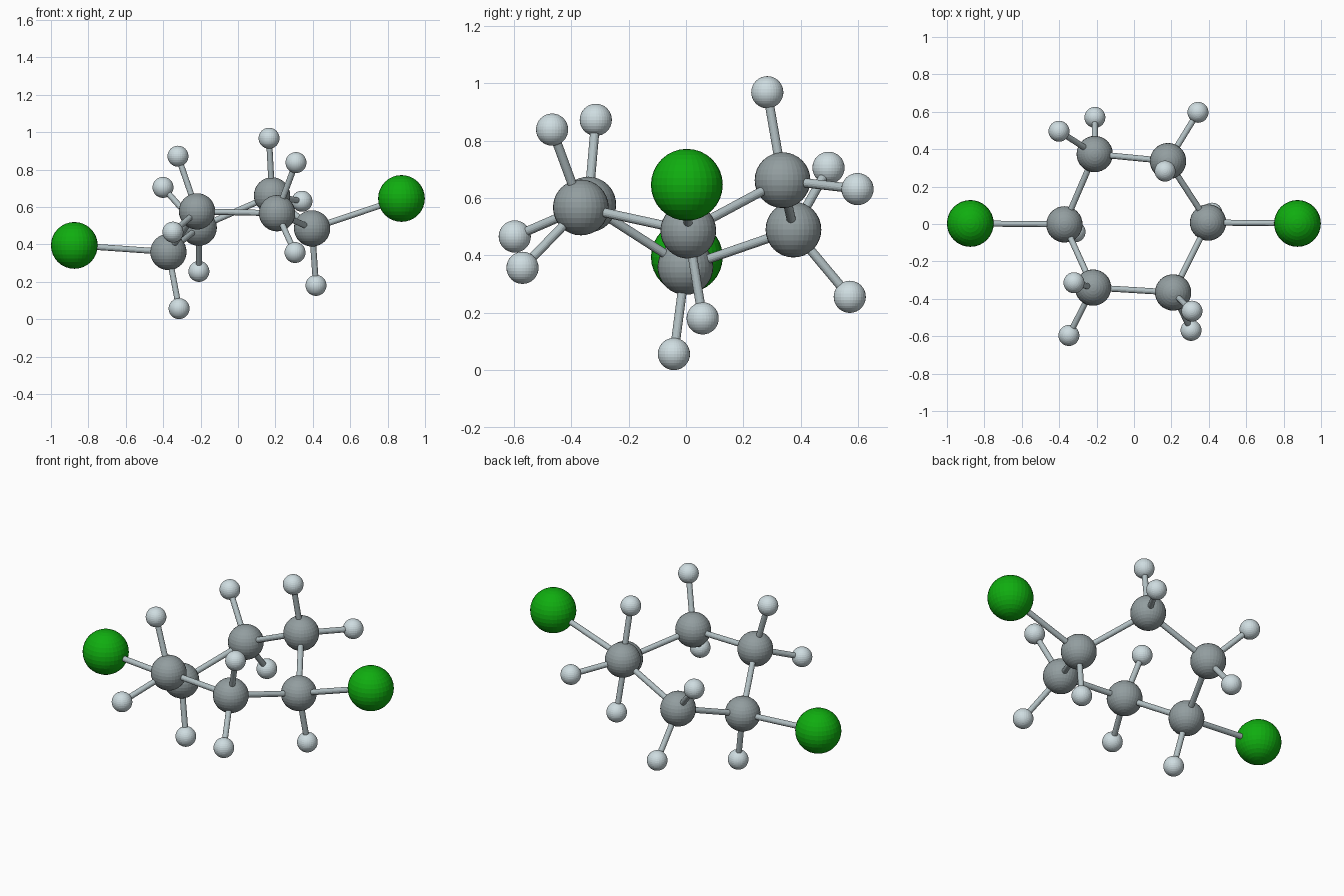
import bpy
from mathutils import Vector

if "Cube" in bpy.data.objects:
    bpy.data.objects.remove(bpy.data.objects["Cube"])


def material(name, rgb):
    m = bpy.data.materials.new(name)
    m.diffuse_color = (*rgb, 1)
    m.use_nodes = True
    m.node_tree.nodes["Principled BSDF"].inputs["Base Color"].default_value = m.diffuse_color
    return m


GREEN = material("green", (0.005, 0.42, 0.005))
GREY = material("grey", (0.29, 0.34, 0.35))
PALE = material("pale", (0.62, 0.72, 0.75))
ROD = material("rod", (0.45, 0.53, 0.55))


def atom(name, pos, radius, mat):
    bpy.ops.mesh.primitive_uv_sphere_add(segments=32, ring_count=16, radius=radius, location=pos)
    ob = bpy.context.object
    ob.name = name
    ob.data.materials.append(mat)


def bond(name, a, b, radius=0.016):
    a, b = Vector(a), Vector(b)
    d = b - a
    bpy.ops.mesh.primitive_cylinder_add(vertices=16, radius=radius, depth=d.length, location=(a + b) / 2)
    ob = bpy.context.object
    ob.name = name
    ob.rotation_euler = d.to_track_quat('Z', 'Y').to_euler()
    ob.data.materials.append(ROD)


# Ring order: carbon position, its hydrogens, its chlorine (if any)
ring = [
    ((-0.372, -0.002, 0.36), [(-0.315, -0.042, 0.057)], (-0.875, 0.003, 0.395)),
    ((-0.21, 0.374, 0.49), [(-0.401, 0.496, 0.705), (-0.209, 0.57, 0.256)], None),
    ((0.182, 0.336, 0.662), [(0.166, 0.283, 0.968), (0.342, 0.597, 0.631)], None),
    ((0.396, 0.008, 0.486), [(0.417, 0.058, 0.181)], (0.874, 0.003, 0.646)),
    ((0.209, -0.366, 0.567), [(0.31, -0.466, 0.838), (0.305, -0.569, 0.357)], None),
    ((-0.219, -0.34, 0.577), [(-0.321, -0.314, 0.872), (-0.348, -0.596, 0.466)], None),
]

for i, (c, hydrogens, chlorine) in enumerate(ring):
    atom(f"carbon_{i + 1}", c, 0.097, GREY)
    # Ring bond to the next carbon
    bond(f"ring_bond_{i + 1}", c, ring[(i + 1) % 6][0])
    # Hydrogens
    for j, h in enumerate(hydrogens):
        atom(f"hydrogen_{i + 1}_{j + 1}", h, 0.056, PALE)
        bond(f"hydrogen_bond_{i + 1}_{j + 1}", c, h)
    # Chlorine
    if chlorine:
        atom(f"chlorine_{i + 1}", chlorine, 0.125, GREEN)
        bond(f"chlorine_bond_{i + 1}", c, chlorine)
